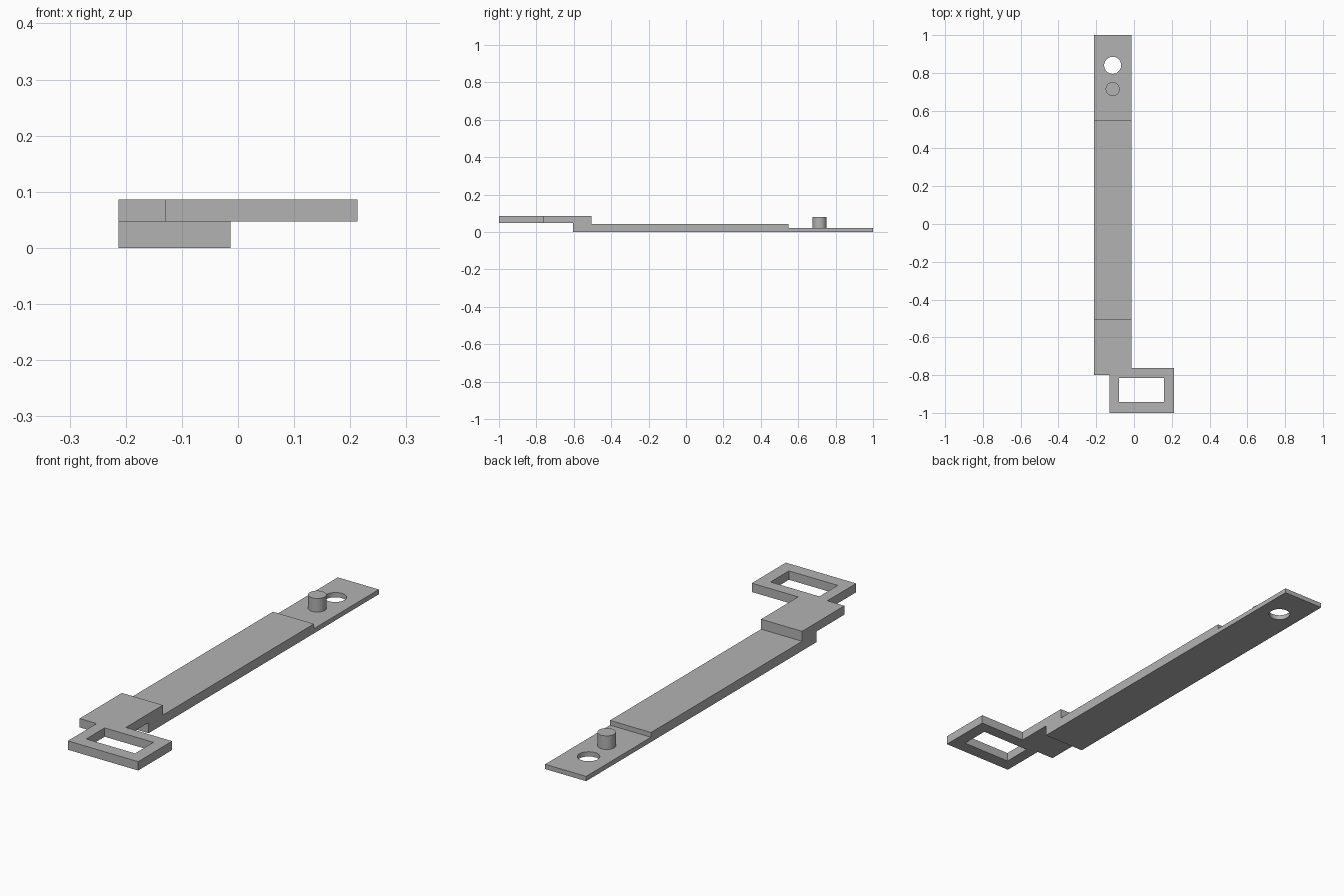
import bpy
import bmesh
from math import cos, sin, tau, radians

cube = bpy.data.objects.get("Cube")
if cube:
    bpy.data.objects.remove(cube, do_unlink=True)

grey = bpy.data.materials.new("grey metal")
grey.use_nodes = True
colour = (0.45, 0.45, 0.45, 1)
grey.diffuse_color = colour
grey.node_tree.nodes["Principled BSDF"].inputs["Base Color"].default_value = colour

LEFT, RIGHT = -0.213, -0.013
MID = (LEFT + RIGHT) / 2


def rect(x0, x1, y0, y1):
    return [(x0, y0), (x1, y0), (x1, y1), (x0, y1)]


def circle(x, y, r, n=40):
    return [(x + r * cos(tau * i / n), y + r * sin(tau * i / n)) for i in range(n)]


def plate(name, loops, thickness, location, rotation=(0, 0, 0)):
    """Extrude an outline, with any inner loops left open as holes."""
    curve = bpy.data.curves.new(name + " outline", "CURVE")
    curve.dimensions = "2D"
    curve.fill_mode = "BOTH"
    curve.extrude = thickness / 2
    for loop in loops:
        spline = curve.splines.new("POLY")
        spline.points.add(len(loop) - 1)
        for point, (x, y) in zip(spline.points, loop):
            point.co = (x, y, 0, 1)
        spline.use_cyclic_u = True
    source = bpy.data.objects.new(name + " outline", curve)
    bpy.context.collection.objects.link(source)
    bpy.context.view_layer.update()
    mesh = bpy.data.meshes.new_from_object(source)
    bpy.data.objects.remove(source, do_unlink=True)
    bpy.data.curves.remove(curve)

    # Weld the caps to the walls
    bm = bmesh.new()
    bm.from_mesh(mesh)
    bmesh.ops.remove_doubles(bm, verts=bm.verts, dist=0.0001)
    bmesh.ops.recalc_face_normals(bm, faces=bm.faces)
    bm.to_mesh(mesh)
    bm.free()

    mesh.materials.clear()
    mesh.materials.append(grey)
    obj = bpy.data.objects.new(name, mesh)
    bpy.context.collection.objects.link(obj)
    obj.location = location
    obj.rotation_euler = rotation
    bpy.ops.object.select_all(action="DESELECT")
    obj.select_set(True)
    bpy.context.view_layer.objects.active = obj
    bpy.ops.object.shade_smooth_by_angle(angle=radians(30))
    return obj


# Long strap: side profile with a raised heel under the head plate
strap = [(-0.605, 0), (0.548, 0), (0.548, 0.042), (-0.505, 0.042),
         (-0.505, 0.047), (-0.605, 0.047)]
plate("strap", [strap], RIGHT - LEFT, (MID, 0, 0), (radians(90), 0, radians(90)))

# Thin tail with a round through hole
plate("tail", [rect(LEFT, RIGHT, 0.548, 1), circle(MID, 0.84, 0.045)],
      0.021, (0, 0, 0.0105))

# Peg standing on the tail
plate("peg", [circle(MID, 0.714, 0.037)], 0.062, (0, 0, 0.05))

# Head plate running into an offset rectangular loop
head = [(LEFT, -0.505), (LEFT, -0.8), (-0.13, -0.8), (-0.13, -1), (0.213, -1),
        (0.213, -0.763), (RIGHT, -0.763), (RIGHT, -0.505)]
plate("head_loop", [head, rect(-0.08, 0.158, -0.943, -0.815)],
      0.039, (0, 0, 0.0665))
